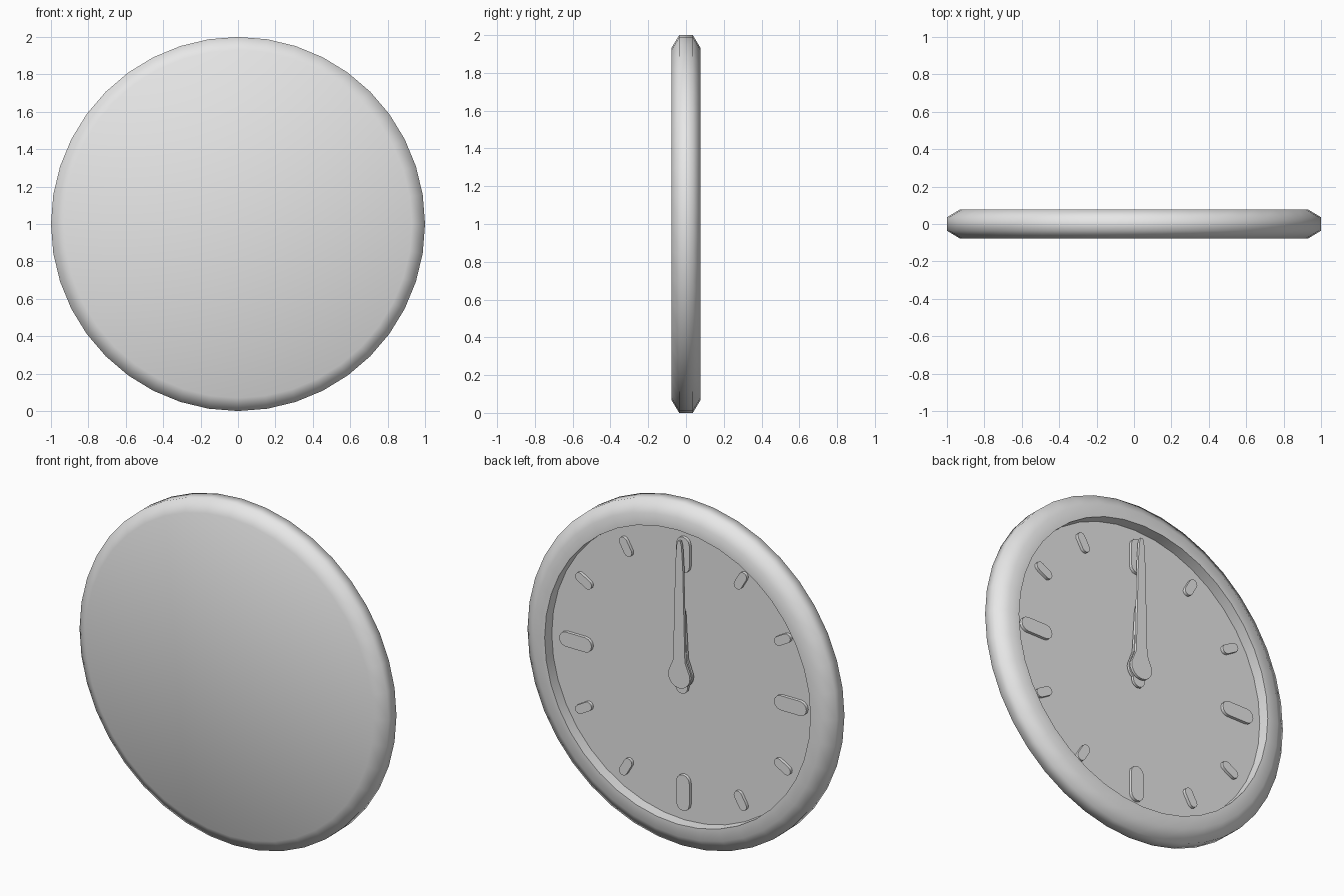
import bpy, bmesh, math
from mathutils import Matrix, Vector

cube = bpy.data.objects.get("Cube")
if cube:
    bpy.data.objects.remove(cube, do_unlink=True)

CENTRE = Vector((0, 0, 1))
FACE_Y = 0.012

grey = bpy.data.materials.new("plain_grey")
grey.use_nodes = True
grey.diffuse_color = (0.8, 0.8, 0.8, 1)
grey.node_tree.nodes["Principled BSDF"].inputs["Base Color"].default_value = (0.8, 0.8, 0.8, 1)


def finish(bm, name, smooth=None):
    bmesh.ops.recalc_face_normals(bm, faces=bm.faces)
    mesh = bpy.data.meshes.new(name)
    bm.to_mesh(mesh)
    bm.free()
    mesh.materials.append(grey)
    obj = bpy.data.objects.new(name, mesh)
    obj.location = CENTRE
    bpy.context.collection.objects.link(obj)
    if smooth:
        bpy.ops.object.select_all(action='DESELECT')
        obj.select_set(True)
        bpy.context.view_layer.objects.active = obj
        bpy.ops.object.shade_smooth_by_angle(angle=math.radians(smooth))
    return obj


def lathe(name, profile, sides):
    """Revolve (radius, y) points around the y axis and cap both ends."""
    bm = bmesh.new()
    rings = []
    for r, y in profile:
        angles = [2 * math.pi * i / sides for i in range(sides)]
        rings.append([bm.verts.new((r * math.sin(a), y, r * math.cos(a))) for a in angles])
    for a, b in zip(rings, rings[1:]):
        for i in range(sides):
            j = (i + 1) % sides
            bm.faces.new((a[i], a[j], b[j], b[i]))
    bm.faces.new(rings[0])
    bm.faces.new(rings[-1])
    return finish(bm, name, 70)


def plate(name, outline, y0, y1, turn=0):
    """Extrude an (x, z) outline from y0 to y1, turned around the dial centre."""
    bm = bmesh.new()
    face = bm.faces.new([bm.verts.new((x, y0, z)) for x, z in outline])
    new = bmesh.ops.extrude_face_region(bm, geom=[face])["geom"]
    moved = [v for v in new if isinstance(v, bmesh.types.BMVert)]
    bmesh.ops.translate(bm, vec=(0, y1 - y0, 0), verts=moved)
    bmesh.ops.transform(bm, matrix=Matrix.Rotation(turn, 4, 'Y'), verts=bm.verts)
    return finish(bm, name, 35)


def arc(cz, r, start, end, steps):
    pts = []
    for i in range(steps + 1):
        a = math.radians(start + (end - start) * i / steps)
        pts.append((r * math.cos(a), cz + r * math.sin(a)))
    return pts


def capsule(bottom, top, width):
    r = width / 2
    return arc(top - r, r, 0, 180, 6) + arc(bottom + r, r, 180, 360, 6)


def hand(name, hub, blade, y0, y1):
    """Round hub with a tapering blade; blade lists the right half from tip to hub."""
    left = [(-x, z) for x, z in blade]
    right = list(reversed(blade))
    plate(name, right + left + arc(0, hub, 150, 390, 16), y0, y1)


# Case: flat closed side, chamfered rim and recessed dial
lathe("clock_case", [(0.93, -0.078), (1, -0.036), (1, 0.036),
                     (0.93, 0.078), (0.86, 0.078), (0.86, FACE_Y)], 40)

# Hour marks: large ones on the quarters, small ones between
for hour in range(12):
    large = hour % 3 == 0
    length, width = (0.21, 0.085) if large else (0.115, 0.052)
    kind = "large" if large else "small"
    plate(f"{kind}_hour_mark_{hour or 12}", capsule(0.8 - length, 0.8, width),
          FACE_Y - 0.005, 0.03, math.radians(30 * hour))

# Hands, both upright, on a short spindle
hand("hour_hand", 0.07, [(0.008, 0.41), (0.02, 0.36), (0.036, 0.1)], 0.027, 0.042)
plate("hour_hand_tail", capsule(-0.11, 0, 0.08), 0.027, 0.042)
hand("minute_hand", 0.07, [(0.008, 0.79), (0.016, 0.76), (0.024, 0.64), (0.038, 0.09)],
     0.05, 0.065)
lathe("spindle", [(0.045, FACE_Y - 0.005), (0.045, 0.06)], 16)
